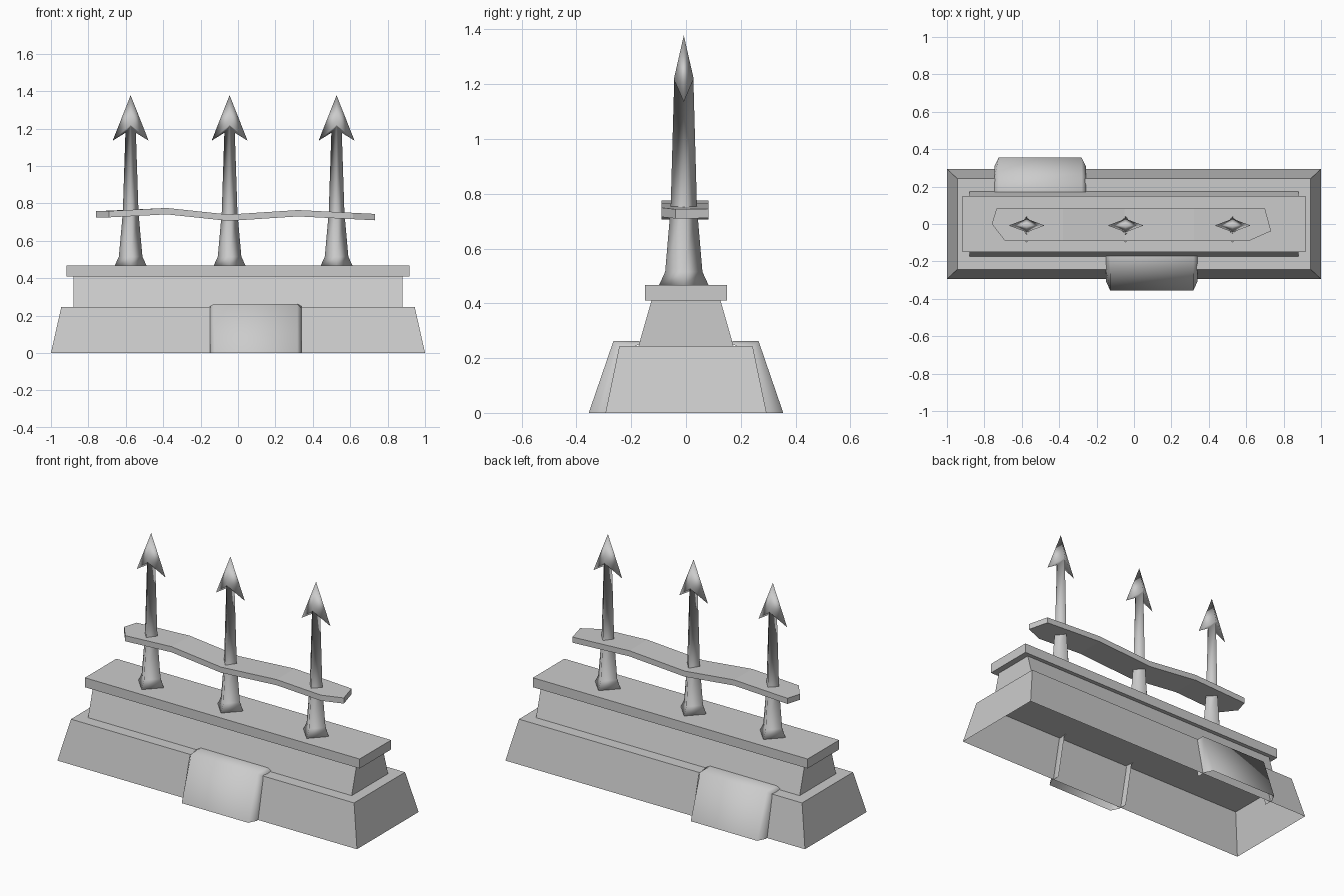
import bpy
import bmesh

old = bpy.data.objects.get("Cube")
if old:
    bpy.data.objects.remove(old, do_unlink=True)

stone = bpy.data.materials.new("stone_grey")
stone.use_nodes = True
GREY = (0.6, 0.6, 0.6, 1)
stone.diffuse_color = GREY
stone.node_tree.nodes["Principled BSDF"].inputs["Base Color"].default_value = GREY


def finish(name, bm, smooth=False, closed=True):
    if closed:
        bmesh.ops.recalc_face_normals(bm, faces=bm.faces)
    for f in bm.faces:
        f.smooth = smooth
    mesh = bpy.data.meshes.new(name)
    bm.to_mesh(mesh)
    bm.free()
    mesh.materials.append(stone)
    obj = bpy.data.objects.new(name, mesh)
    bpy.context.collection.objects.link(obj)
    return obj


def loft(bm, rings, wrap=True):
    """Skin neighbouring rings of points with quads."""
    rows = [[bm.verts.new(p) for p in ring] for ring in rings]
    n = len(rows[0])
    for a, b in zip(rows, rows[1:]):
        for i in range(n if wrap else n - 1):
            j = (i + 1) % n
            bm.faces.new((a[i], a[j], b[j], b[i]))
    return rows


def slab(name, low, high, bottom=True):
    """Tapered block between two rectangles given as (half x, half y, z)."""
    bm = bmesh.new()
    rows = loft(bm, [[(sx * x, sy * y, z) for sx, sy in
                      ((-1, -1), (1, -1), (1, 1), (-1, 1))]
                     for x, y, z in (low, high)])
    bm.faces.new(rows[1])
    if bottom:
        bm.faces.new(rows[0][::-1])
    # the hollow base keeps its outward winding
    finish(name, bm, closed=bottom)


# Stepped plinth, the lowest step hollow underneath
slab("base", (1, 0.294, 0), (0.945, 0.243, 0.245), bottom=False)
slab("plinth", (0.88, 0.173, 0.245), (0.88, 0.126, 0.41))
slab("cap", (0.917, 0.15, 0.41), (0.917, 0.15, 0.467))


# Draped cloths over the front and back edge of the base
def cloth(name, cx, side):
    w, inner = 0.245, 0.222
    rows = []
    # (outer y, shoulder y, tucked y, outer z, shoulder z)
    for oy, sy, ty, oz, sz in ((0.17, 0.17, 0.17, 0.262, 0.25),
                               (0.265, 0.243, 0.2, 0.262, 0.24),
                               (0.355, 0.307, 0.25, 0, 0)):
        half = [(w, ty, sz), (w, sy, sz), (inner, oy, oz)]
        full = [(-x, y, z) for x, y, z in half] + half[::-1]
        rows.append([(cx + x, side * y, z) for x, y, z in full])
    bm = bmesh.new()
    loft(bm, rows, wrap=False)
    bmesh.ops.recalc_face_normals(bm, faces=bm.faces)
    bm.faces.ensure_lookup_table()
    # turn the cloth so its face looks away from the base
    hang = max(bm.faces, key=lambda f: f.calc_area())
    if hang.normal.y * side < 0:
        bmesh.ops.reverse_faces(bm, faces=bm.faces)
    finish(name, bm, smooth=True, closed=False)


cloth("front_cloth", 0.095, -1)
cloth("back_cloth", -0.502, 1)


# Bent plank rail
def rail_height(x):
    pts = ((-0.76, 0.759), (-0.69, 0.759), (-0.38, 0.775),
           (-0.05, 0.74), (0.32, 0.764), (0.74, 0.743))
    for (x0, z0), (x1, z1) in zip(pts, pts[1:]):
        if x <= x1:
            return z0 + (z1 - z0) * (x - x0) / (x1 - x0)
    return pts[-1][1]


bm = bmesh.new()
outline = ((-0.76, 0), (-0.69, -0.09), (0.615, -0.09),
           (0.733, -0.038), (0.7, 0.083), (-0.735, 0.083))
bm.faces.new([bm.verts.new((x, y, 0)) for x, y in outline])
for x in (-0.38, -0.05, 0.32):
    bmesh.ops.bisect_plane(bm, geom=bm.verts[:] + bm.edges[:] + bm.faces[:],
                           plane_co=(x, 0, 0), plane_no=(1, 0, 0))
for v in bm.verts:
    v.co.z = rail_height(v.co.x)
extruded = bmesh.ops.extrude_face_region(bm, geom=bm.faces[:], use_keep_orig=True)
for v in extruded["geom"]:
    if isinstance(v, bmesh.types.BMVert):
        v.co.z -= 0.034
finish("rail", bm)


# Barbed spears with a diamond section: (half x, x corner z, half y, y corner z)
SECTIONS = ((0.085, 0.467, 0.09, 0.467), (0.063, 0.515, 0.068, 0.515),
            (0.042, 0.75, 0.048, 0.75), (0.028, 1.177, 0.035, 1.215),
            (0.096, 1.135, 0.036, 1.22))


def spear(name, cx, cy=-0.008):
    bm = bmesh.new()
    rows = loft(bm, [[(cx + hx, cy, zx), (cx, cy + hy, zy),
                      (cx - hx, cy, zx), (cx, cy - hy, zy)]
                     for hx, zx, hy, zy in SECTIONS])
    tip = bm.verts.new((cx, cy, 1.378))
    head = rows[-1]
    for i in range(4):
        bm.faces.new((head[i], head[(i + 1) % 4], tip))
    bm.faces.new(rows[0][::-1])
    finish(name, bm, smooth=True)


for label, x in (("right", -0.574), ("middle", -0.045), ("left", 0.527)):
    spear(label + "_spear", x)
